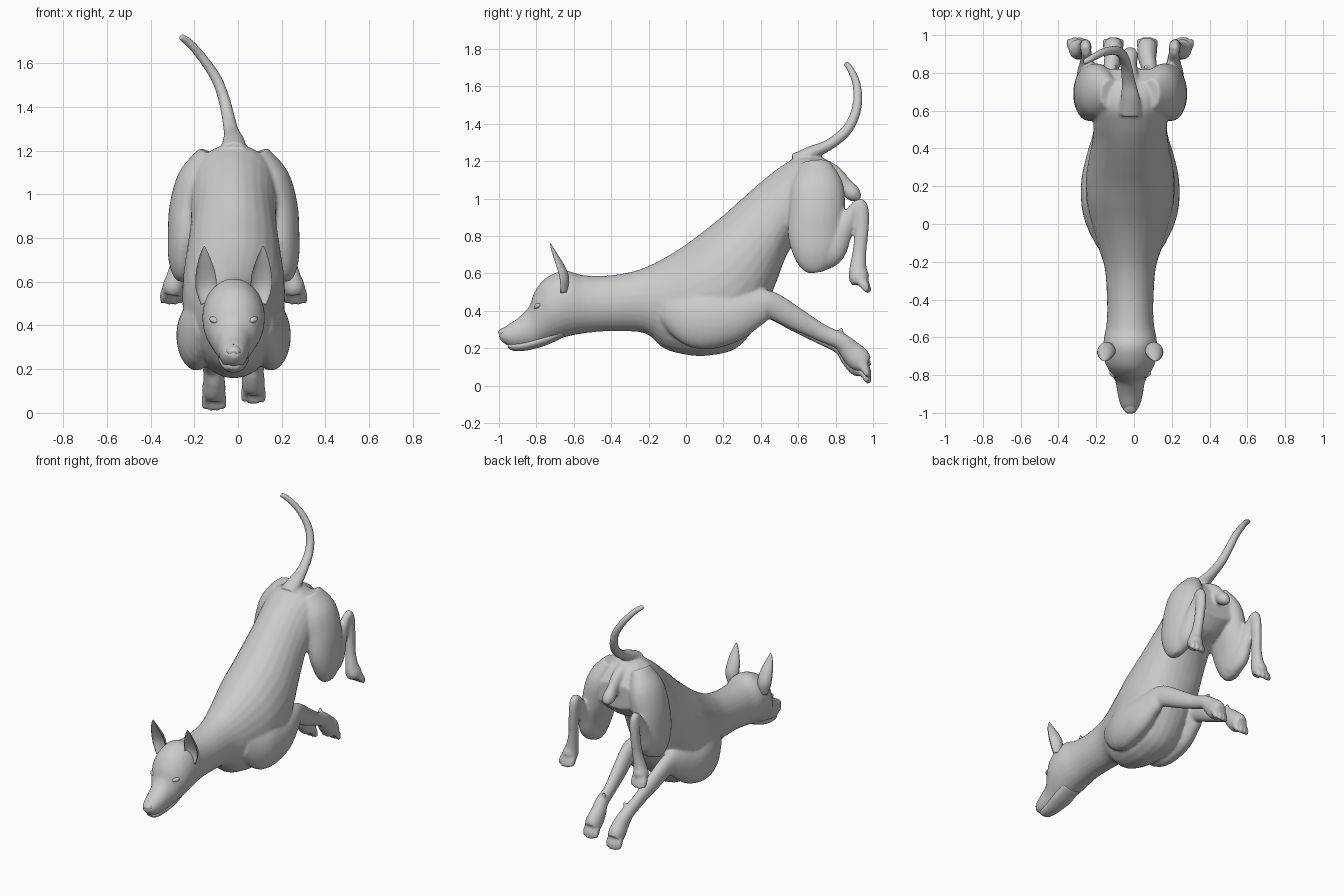
import bpy, bmesh, math
from mathutils import Vector

CX = -0.02   # centre line of the animal
N = 28       # sides of every ring


def smooth_path(pts, steps=5):
    """Catmull-Rom interpolation of equally long tuples."""
    out = []
    for i in range(len(pts) - 1):
        p0, p1, p2 = pts[max(i - 1, 0)], pts[i], pts[i + 1]
        p3 = pts[min(i + 2, len(pts) - 1)]
        for k in range(steps):
            t = k / steps
            out.append([0.5 * (2 * b + (c - a) * t + (2 * a - 5 * b + 4 * c - d) * t * t
                               + (3 * b - a - 3 * c + d) * t ** 3)
                        for a, b, c, d in zip(p0, p1, p2, p3)])
    out.append(list(pts[-1]))
    return out


def skin(bm, rings):
    """Bridge rings of points into a closed tube."""
    vr = [[bm.verts.new(p) for p in r] for r in rings]
    for a, b in zip(vr, vr[1:]):
        for i in range(N):
            j = (i + 1) % N
            bm.faces.new((a[i], a[j], b[j], b[i]))
    bm.faces.new(vr[0])
    bm.faces.new(vr[-1])


def trunk(bm, prof):
    """Rings given by top point, bottom point and half width: (yt, zt, yb, zb, w)."""
    rings = []
    for yt, zt, yb, zb, w in smooth_path(prof):
        c = Vector((CX, (yt + yb) / 2, (zt + zb) / 2))
        up = Vector((0, (yt - yb) / 2, (zt - zb) / 2))
        rings.append([c + up * math.sin(2 * math.pi * i / N)
                      + Vector((w * math.cos(2 * math.pi * i / N), 0, 0)) for i in range(N)])
    skin(bm, rings)


def limb(bm, pts, s=1, cup=False, drop=0):
    """Tube along (x, y, z, radius in side plane, radius across)."""
    pts = smooth_path(pts)
    pos = [Vector((CX + s * p[0], p[1], p[2] - drop * max(0, p[1] - 0.45))) for p in pts]
    rings = []
    for k, p in enumerate(pts):
        t = (pos[min(k + 1, len(pos) - 1)] - pos[max(k - 1, 0)]).normalized()
        side = (Vector((1, 0, 0)) - t * t.x).normalized()
        up = t.cross(side)
        ring = []
        for i in range(N):
            a = 2 * math.pi * i / N
            v = math.sin(a)
            if cup and v < 0:      # hollow front of the ear
                v *= -0.55
            ring.append(pos[k] + side * max(p[4], .003) * math.cos(a) + up * max(p[3], .003) * v)
        rings.append(ring)
    skin(bm, rings)


def finish(bm, name, voxel=None):
    bmesh.ops.recalc_face_normals(bm, faces=bm.faces)
    for f in bm.faces:
        f.smooth = True
    me = bpy.data.meshes.new(name)
    bm.to_mesh(me)
    bm.free()
    ob = bpy.data.objects.new(name, me)
    bpy.context.collection.objects.link(ob)
    if voxel:                       # fuse overlapping tubes into one skin
        m = ob.modifiers.new("fuse", 'REMESH')
        m.mode = 'VOXEL'
        m.voxel_size = voxel
        m.use_smooth_shade = True
        m = ob.modifiers.new("soften", 'SMOOTH')
        m.factor = 0.5
        m.iterations = 5
    return ob


# body: head, neck, chest, rump, with fused legs
bm = bmesh.new()
trunk(bm, [(-1.0, .285, -.998, .25, .025), (-.96, .32, -.965, .22, .05),
           (-.90, .36, -.91, .20, .066), (-.84, .42, -.82, .205, .08),
           (-.81, .50, -.74, .23, .112), (-.75, .575, -.68, .25, .138),
           (-.65, .615, -.6, .27, .142), (-.55, .59, -.5, .285, .125),
           (-.40, .59, -.4, .29, .123), (-.25, .62, -.22, .28, .135),
           (-.12, .68, -.12, .20, .17), (0, .755, 0, .165, .205),
           (.10, .83, .12, .16, .23), (.20, .91, .27, .20, .235),
           (.30, 1.0, .38, .33, .22), (.42, 1.105, .47, .52, .20),
           (.52, 1.18, .54, .70, .195), (.62, 1.23, .62, .80, .20),
           (.74, 1.20, .74, .85, .20), (.82, 1.10, .82, .93, .17)])
for s in (1, -1):
    drop = 0.06 if s < 0 else 0
    # front leg
    limb(bm, [(.13, -.10, .42, .09, .05), (.165, .06, .36, .16, .085), (.175, .22, .36, .14, .085),
              (.17, .36, .41, .10, .06), (.155, .45, .43, .075, .048), (.13, .60, .35, .06, .042),
              (.11, .73, .28, .047, .036), (.10, .83, .235, .047, .042), (.09, .88, .185, .06, .048),
              (.09, .925, .14, .065, .053), (.09, .955, .11, .05, .048)], s, drop=drop)
    limb(bm, [(.09, .81, .26, .02, .015), (.085, .825, .285, .018, .014), (.08, .835, .31, .01, .009)], s, drop=drop)
    # thigh
    limb(bm, [(.11, .69, 1.19, .08, .05), (.16, .70, 1.07, .14, .095), (.195, .70, .93, .15, .10),
              (.22, .69, .80, .145, .082), (.232, .69, .71, .12, .068), (.235, .695, .64, .085, .048),
              (.235, .70, .605, .04, .025)], s)
    # lower hind leg
    limb(bm, [(.225, .69, .67, .07, .05), (.23, .77, .725, .085, .055), (.23, .83, .82, .06, .042),
              (.23, .885, .92, .036, .03), (.235, .92, .975, .028, .026)], s)
    limb(bm, [(.235, .92, .995, .02, .02), (.235, .935, .95, .04, .03), (.24, .94, .85, .038, .03),
              (.25, .928, .72, .037, .031), (.265, .92, .63, .046, .04), (.275, .925, .58, .055, .05),
              (.28, .935, .55, .045, .045)], s)
    # toes
    for k in (-1.5, -.5, .5, 1.5):
        out = .008 * (1.5 - abs(k))
        limb(bm, [(.09 + .02 * k, .92, .14, .026, .018), (.09 + .026 * k, .955 + out, .09, .024, .018),
                  (.09 + .029 * k, .97 + out, .05 - out, .012, .011)], s, drop=drop)
        limb(bm, [(.275 + .02 * k, .925, .58, .025, .017), (.28 + .026 * k, .95 + out, .54, .026, .018),
                  (.283 + .029 * k, .97 + out, .505 - out, .014, .011)], s)
# ridge under the tail
limb(bm, [(0, .70, 1.20, .03, .04), (0, .79, 1.14, .04, .04), (0, .85, 1.07, .042, .035),
          (0, .895, 1.025, .042, .042), (0, .93, 1.0, .018, .02)])
# tail
limb(bm, [(0, .58, 1.20, .04, .06), (0, .67, 1.245, .036, .05), (-.01, .76, 1.285, .03, .036),
          (-.025, .85, 1.355, .029, .03), (-.045, .90, 1.44, .027, .027), (-.08, .918, 1.53, .025, .025),
          (-.14, .91, 1.62, .022, .022), (-.20, .88, 1.69, .019, .02), (-.245, .855, 1.722, .016, .017)])
finish(bm, "dog_body", 0.0095)

# lower jaw
bm = bmesh.new()
trunk(bm, [(-.955, .225, -.95, .20, .025), (-.93, .235, -.92, .186, .042),
           (-.86, .25, -.85, .188, .055), (-.76, .28, -.75, .215, .07), (-.66, .32, -.65, .26, .07)])
finish(bm, "lower_jaw")

# nose pad
bm = bmesh.new()
limb(bm, [(0, -.998, .272, .012, .02), (0, -.985, .28, .022, .032), (0, -.955, .295, .022, .03)])
finish(bm, "nose")

# ears and eyes
for s, label in ((1, "right"), (-1, "left")):
    bm = bmesh.new()
    limb(bm, [(.115, -.67, .50, .035, .035), (.125, -.675, .57, .05, .048), (.128, -.69, .63, .042, .046),
              (.132, -.71, .69, .027, .032), (.134, -.723, .735, .014, .016), (.134, -.727, .762, .003, .003)],
         s, cup=True)
    finish(bm, "ear_" + label)
    bpy.ops.mesh.primitive_uv_sphere_add(segments=16, ring_count=10, radius=1,
                                         location=(CX + s * .088, -.795, .425), rotation=(0.5, -s * .3, s * .6))
    eye = bpy.context.object
    eye.name = "eye_" + label
    eye.scale = (.026, .016, .014)
    bpy.ops.object.shade_smooth()
